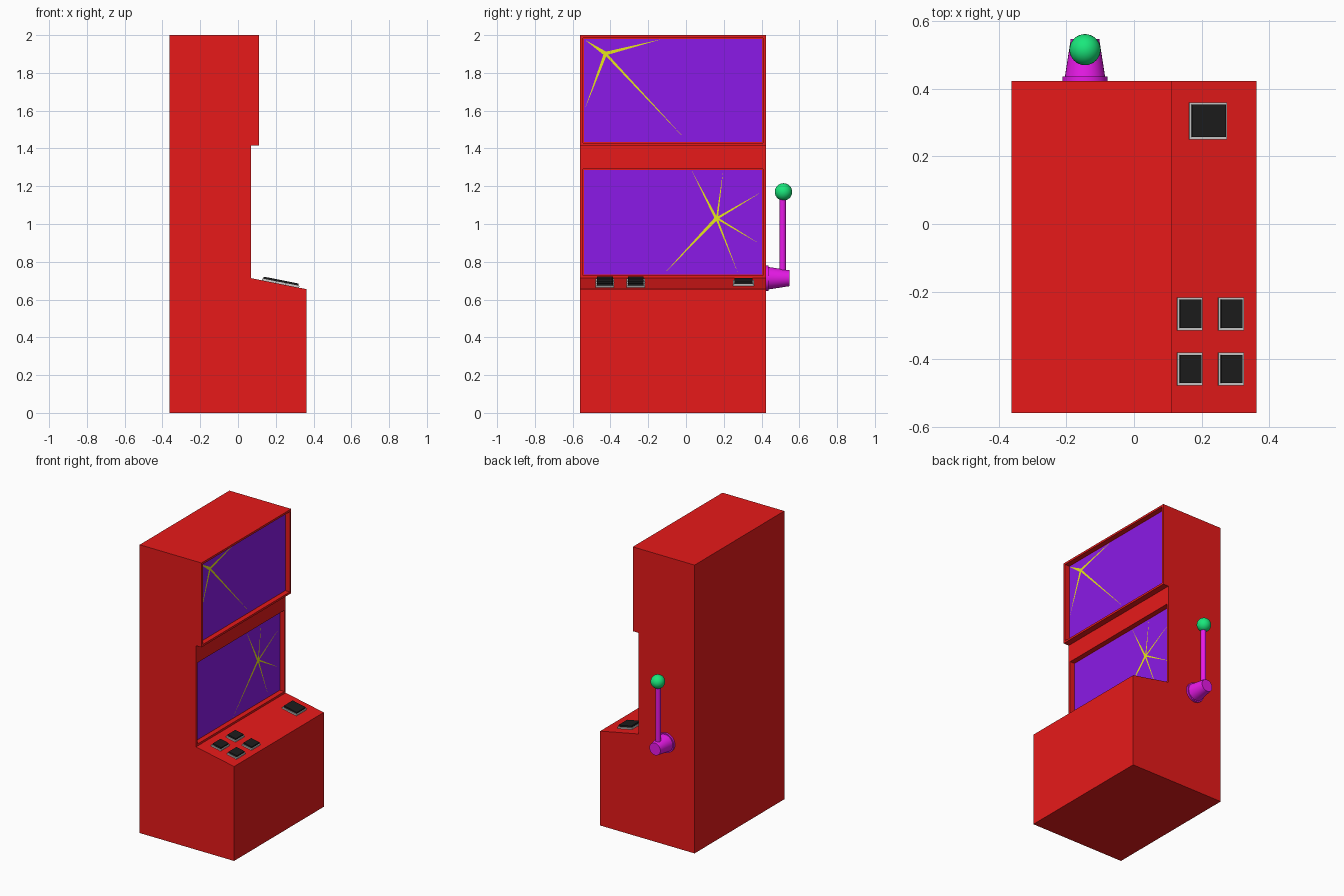
import bpy, bmesh, math
from mathutils import Matrix, Vector

if "Cube" in bpy.data.objects:
    bpy.data.objects.remove(bpy.data.objects["Cube"])

Y0, Y1 = -0.56, 0.423          # cabinet width range
TOP_X, MID_X, FRONT_X = 0.112, 0.07, 0.362
RECESS = 0.035


def material(name, rgb):
    m = bpy.data.materials.new(name)
    m.diffuse_color = (*rgb, 1)
    m.use_nodes = True
    m.node_tree.nodes["Principled BSDF"].inputs["Base Color"].default_value = m.diffuse_color
    return m


RED = material("red_paint", (0.8, 0.01, 0.01))
BLUE = material("screen_blue", (0.26, 0.01, 0.8))
YELLOW = material("crack_yellow", (0.8, 0.8, 0.01))
BLACK = material("button_black", (0.012, 0.012, 0.012))
MAGENTA = material("lever_magenta", (0.8, 0.01, 0.8))
GREEN = material("knob_green", (0.01, 0.8, 0.2))


def add_object(name, bm, mat=None):
    mesh = bpy.data.meshes.new(name)
    bm.to_mesh(mesh)
    bm.free()
    ob = bpy.data.objects.new(name, mesh)
    bpy.context.collection.objects.link(ob)
    if mat:
        mesh.materials.append(mat)
    return ob


def box(name, center, size, mat=None, tilt=0.0):
    bm = bmesh.new()
    bmesh.ops.create_cube(bm, size=1, matrix=Matrix.Translation(center)
                          @ Matrix.Rotation(tilt, 4, 'Y') @ Matrix.Diagonal((*size, 1)))
    return add_object(name, bm, mat)


def finish(name, mat):
    ob = bpy.context.object
    ob.name = name
    ob.data.materials.append(mat)
    bpy.ops.object.shade_smooth_by_angle()
    return ob


def cone(name, r1, r2, depth, center, mat, rot=(0, 0, 0)):
    bpy.ops.mesh.primitive_cone_add(vertices=32, radius1=r1, radius2=r2, depth=depth,
                                    location=center, rotation=rot)
    return finish(name, mat)


# Cabinet: side profile extruded across, both front panels inset and recessed
profile = [(-0.362, 0), (FRONT_X, 0), (FRONT_X, 0.655), (MID_X, 0.713), (MID_X, 1.305),
           (MID_X, 1.415), (TOP_X, 1.415), (TOP_X, 2.0), (-0.362, 2.0)]
bm = bmesh.new()
side = bm.faces.new([bm.verts.new((x, Y0, z)) for x, z in profile])
ext = bmesh.ops.extrude_face_region(bm, geom=[side])
bmesh.ops.translate(bm, vec=(0, Y1 - Y0, 0),
                    verts=[v for v in ext["geom"] if isinstance(v, bmesh.types.BMVert)])
bmesh.ops.recalc_face_normals(bm, faces=bm.faces)
panels = [f for f in bm.faces if f.normal.x > 0.99
          and f.calc_center_median().z > 0.8 and f.calc_area() > 0.3]
bmesh.ops.inset_individual(bm, faces=panels, thickness=0.02)
bmesh.ops.inset_individual(bm, faces=panels, thickness=0, depth=-RECESS)
add_object("cabinet", bm, RED)


# Screens: thin slabs on the recess floors
def screen(name, front_x, z0, z1):
    box(name, (front_x - RECESS + 0.0015, (Y0 + Y1) / 2, (z0 + z1) / 2),
        (0.005, Y1 - Y0 - 0.04, z1 - z0), BLUE)


screen("upper_screen", TOP_X, 1.435, 1.98)
screen("lower_screen", MID_X, 0.733, 1.285)


# Star cracks: thin pointed rays around a centre, just in front of each screen
def crack(name, front_x, center, tips, r=0.013):
    cy, cz = center
    tips = sorted(tips, key=lambda t: math.atan2(t[1] - cz, t[0] - cy) % math.tau)
    ang = [math.atan2(z - cz, y - cy) % math.tau for y, z in tips]
    bm = bmesh.new()
    x = front_x - RECESS + 0.006
    ring = []
    for i, (y, z) in enumerate(tips):
        gap = (ang[(i + 1) % len(ang)] - ang[i]) % math.tau
        a = ang[i] + gap / 2
        ring.append(bm.verts.new((x, y, z)))
        ring.append(bm.verts.new((x, cy + r * math.cos(a), cz + r * math.sin(a))))
    hub = bm.verts.new((x, cy, cz))
    for a, b in zip(ring, ring[1:] + ring[:1]):
        bm.faces.new((hub, a, b))
    add_object(name, bm, YELLOW)


crack("upper_crack", TOP_X, (-0.425, 1.90),
      [(-0.13, 1.978), (-0.535, 1.975), (-0.535, 1.61), (0.0, 1.445)])
crack("lower_crack", MID_X, (0.163, 1.03),
      [(0.03, 1.283), (0.197, 1.283), (0.398, 1.168), (0.39, 0.895),
       (0.275, 0.74), (-0.115, 0.738)])

# Buttons: grey rim with a black cap, tilted with the control panel
TILT = math.atan2(0.713 - 0.655, FRONT_X - MID_X)
NORMAL = Vector((math.sin(TILT), 0, math.cos(TILT)))


def button(name, x, y, sx, sy):
    base = Vector((x, y, 0.713 - (x - MID_X) * math.tan(TILT)))
    box(name + "_rim", base + NORMAL * 0.004, (sx, sy, 0.012), None, TILT)
    box(name + "_cap", base + NORMAL * 0.010, (sx - 0.012, sy - 0.014, 0.022), BLACK, TILT)


for i, bx in enumerate((0.164, 0.286)):
    for j, by in enumerate((-0.266, -0.429)):
        button(f"small_button_{i}{j}", bx, by, 0.076, 0.098)
button("large_button", 0.218, 0.305, 0.114, 0.11)

# Lever on the +y side: flange, tapered hub, rod and ball knob
LX, LZ, LY = -0.145, 0.713, 0.516
OUT = (-math.pi / 2, 0, 0)
cone("lever_flange", 0.067, 0.067, 0.016, (LX, Y1 + 0.006, LZ), MAGENTA, OUT)
cone("lever_hub", 0.06, 0.042, 0.115, (LX, Y1 + 0.0675, LZ), MAGENTA, OUT)
cone("lever_rod", 0.0175, 0.0175, 0.44, (LX, LY - 0.004, 0.93), MAGENTA)
bpy.ops.mesh.primitive_uv_sphere_add(segments=32, ring_count=16, radius=0.046,
                                     location=(LX, LY, 1.17))
finish("lever_knob", GREEN)
